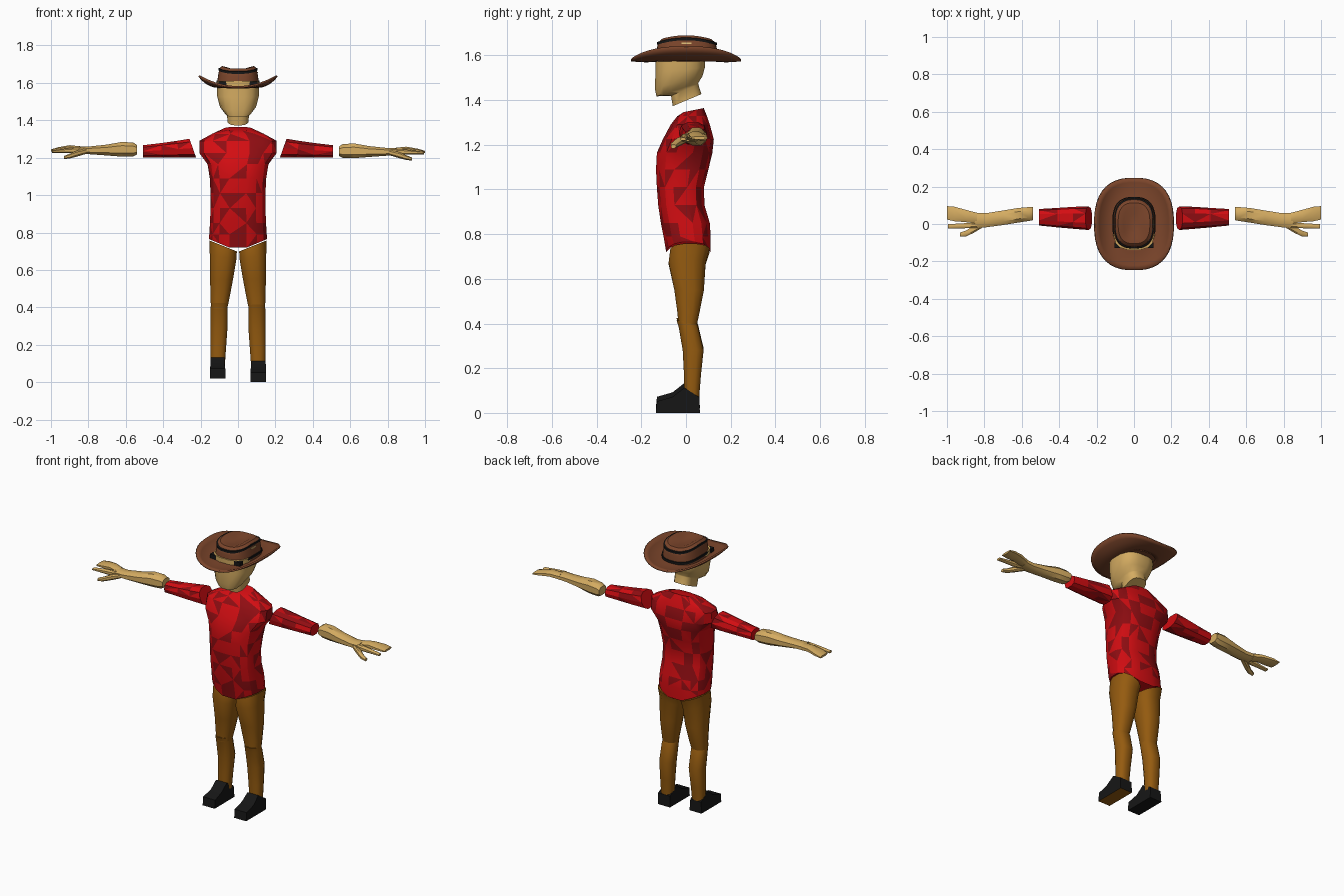
import bpy, bmesh, random
from math import sin, cos, pi, radians, copysign
from mathutils import Vector

if "Cube" in bpy.data.objects:
    bpy.data.objects.remove(bpy.data.objects["Cube"])
rng = random.Random(4)


def material(name, rgb):
    m = bpy.data.materials.new(name)
    m.use_nodes = True
    m.diffuse_color = (*rgb, 1)
    m.node_tree.nodes["Principled BSDF"].inputs["Base Color"].default_value = (*rgb, 1)
    return m


SKIN = material("skin", (0.66, 0.41, 0.12))
RED = material("bright red", (0.65, 0.004, 0.006))
DARK_RED = material("dark red", (0.28, 0.004, 0.006))
BROWN = material("trouser brown", (0.30, 0.105, 0.005))
LEATHER = material("hat brown", (0.20, 0.06, 0.024))
BLACK = material("black", (0.008, 0.008, 0.008))
GOLD = material("gold", (0.80, 0.55, 0.20))


def finish(name, bm, mats, angle=40):
    bmesh.ops.recalc_face_normals(bm, faces=bm.faces[:])
    me = bpy.data.meshes.new(name)
    bm.to_mesh(me)
    bm.free()
    for m in mats:
        me.materials.append(m)
    me.shade_smooth()
    me.set_sharp_from_angle(angle=radians(angle))
    ob = bpy.data.objects.new(name, me)
    bpy.context.collection.objects.link(ob)
    return ob


def oval(x, z, hx, y0, y1, n=12, power=0.8, tx=0, ty=0):
    """Rounded-box ring around the z axis, tilted by tx and ty."""
    pts = []
    for i in range(n):
        a = 2 * pi * (i + 0.5) / n
        c, s = cos(a), sin(a)
        dx = hx * copysign(abs(c) ** power, c)
        dy = (y1 - y0) / 2 * copysign(abs(s) ** power, s)
        pts.append(Vector((x + dx, (y0 + y1) / 2 + dy, z + tx * dx + ty * dy)))
    return pts


def limb(x, y0, y1, z0, z1, n=8, tilt=0):
    """Ring around the x axis."""
    return [Vector((p.z, p.y, p.x))
            for p in oval((z0 + z1) / 2, x, (z1 - z0) / 2, y0, y1, n, 0.8, tilt)]


def loft(name, rings, mats, side=1, dz=0, caps=True, checked=False, angle=40):
    bm = bmesh.new()
    rows = [[bm.verts.new((p.x * side, p.y, p.z + dz)) for p in r] for r in rings]
    n = len(rows[0])
    for j, (a, b) in enumerate(zip(rows, rows[1:])):
        for i in range(n):
            k = (i + 1) % n
            q = [a[i], a[k], b[k], b[i]]
            if not checked:
                bm.faces.new(q)
                continue
            # Triangle cloth pattern with alternating diagonals
            if (i + j) % 2:
                q = q[1:] + q[:1]
            for tri in ((q[0], q[1], q[2]), (q[0], q[2], q[3])):
                bm.faces.new(tri).material_index = int(rng.random() < 0.42)
    if caps:
        bm.faces.new(rows[0])
        bm.faces.new(rows[-1])
    return finish(name, bm, mats, angle)


# Shirt body, with a hem that rises to the hips
shirt = [(1.355, .075, -.012, .08), (1.328, .14, -.04, .095), (1.29, .21, -.07, .108),
         (1.225, .21, -.105, .126), (1.165, .165, -.132, .12), (1.09, .153, -.136, .102),
         (1.01, .149, -.132, .082), (.93, .149, -.126, .084), (.85, .152, -.114, .108),
         (.79, .156, -.102, .112)]
rings = [oval(0, z, hx, a, b, 16, 0.75, ty=0.2 if z > 1.35 else 0) for z, hx, a, b in shirt]
hem = oval(0, .7, .156, -.09, .112, 16, 0.75)
for p in hem:
    p.z += 0.065 * abs(p.x) / .156
loft("shirt", rings + [hem], [RED, DARK_RED], checked=True, angle=25)

# Head and neck
head = [(1.40, .057, -.06, .07, .42), (1.445, .06, -.068, .056, .42),
        (1.447, .072, -.134, .056, .32), (1.48, .098, -.141, .075, .25),
        (1.535, .114, -.138, .086, .1), (1.61, .112, -.14, .09, 0)]
loft("head", [oval(0, z, hx, a, b, 16, 0.72, ty=t) for z, hx, a, b, t in head], [SKIN])


# Hat brim: a saddle whose sides curl up
def brim_ring(t):
    pts = oval(0, 1.578, .10 + .11 * t, -.12 - .127 * t, .125 + .122 * t, 40, 0.8)
    for p in pts:
        p.z += .06 * (p.x / .21) ** 2 * t - .004 * sin(pi * t)
    return pts


brim = loft("hat_brim", [brim_ring(t / 5) for t in range(6)], [LEATHER], caps=False)
solid = brim.modifiers.new("thickness", "SOLIDIFY")
solid.thickness = 0.01
solid.offset = 0


# Hat crown, lower at front and back, pinched on top
def crown_ring(z, hx, hy, drop=.022):
    pts = oval(0, z, hx, -hy, hy + .008, 40, 0.75)
    for p in pts:
        p.z -= drop * (p.y / .13) ** 2
    return pts


crown = [(1.575, .115, .133, 0), (1.645, .106, .130, .01), (1.68, .099, .124, .022),
         (1.69, .085, .105, .022), (1.683, .055, .08, .022), (1.668, .03, .045, .01)]
loft("hat_crown", [crown_ring(*c) for c in crown], [LEATHER])


def cord(name, z, hx, hy, drop, r):
    section = [(1, -1), (1, 1), (-1, 1), (-1, -1), (1, -1)]
    rows = [crown_ring(z + r * v, hx + .004 * u, hy + .004 * u, drop) for u, v in section]
    loft(name, rows, [BLACK], caps=False)


cord("hat_top_cord", 1.674, .101, .126, .02, .006)
cord("hat_band", 1.605, .112, .133, .012, .007)


def plate(name, center, size, mat):
    bm = bmesh.new()
    bmesh.ops.create_cube(bm, size=1)
    for v in bm.verts:
        v.co = Vector([c + s * k for c, s, k in zip(center, size, v.co)])
    return finish(name, bm, [mat])


for s in (1, -1):
    plate("hat_band_knot", (.083 * s, -.114, 1.595), (.045, .03, .026), BLACK)
plate("hat_pin", (.103, .002, 1.655), (.009, .045, .006), GOLD)

# Arms and legs, one set for each side
for side, word in ((1, "left"), (-1, "right")):
    low = -.008 if side == 1 else 0
    foot_z = 0 if side == 1 else .02

    sleeve = [limb(.242, -.032, .094, 1.20, 1.303, 10, .35),
              limb(.32, -.026, .092, 1.20, 1.292, 10, .15),
              limb(.41, -.018, .086, 1.20, 1.28, 10), limb(.508, -.008, .08, 1.20, 1.268, 10)]
    loft(word + "_sleeve", sleeve, [RED, DARK_RED], side, checked=True, angle=25)

    forearm = [limb(.54, .018, .094, 1.215, 1.27), limb(.56, .014, .093, 1.204, 1.283),
               limb(.62, .005, .088, 1.203, 1.287), limb(.70, -.008, .075, 1.21, 1.272),
               limb(.79, -.02, .06, 1.217, 1.262), limb(.85, -.022, .062, 1.222, 1.262)]
    loft(word + "_forearm", forearm, [SKIN], side, low)
    palm = [limb(.84, .0, .062, 1.222, 1.262), limb(.90, .008, .078, 1.232, 1.268),
            limb(.96, .012, .095, 1.232, 1.257), limb(1.0, .022, .098, 1.232, 1.245)]
    loft(word + "_fingers", palm, [SKIN], side, low)
    finger = [limb(.84, -.022, .01, 1.222, 1.258), limb(.92, -.024, .004, 1.224, 1.25),
              limb(.995, -.026, 0, 1.226, 1.24)]
    loft(word + "_forefinger", finger, [SKIN], side, low)
    thumb = [limb(.81, -.02, .015, 1.22, 1.25), limb(.86, -.05, -.01, 1.205, 1.24),
             limb(.90, -.068, -.035, 1.195, 1.222), limb(.93, -.068, -.045, 1.192, 1.21)]
    loft(word + "_thumb", thumb, [SKIN], side, low)

    thigh = [oval(.079, .728, .075, -.072, .108, tx=.4), oval(.08, .67, .073, -.08, .09, tx=.2),
             oval(.088, .55, .063, -.054, .082), oval(.096, .45, .052, -.04, .062),
             oval(.101, .395, .045, -.035, .05)]
    loft(word + "_thigh", thigh, [BROWN], side)
    shin = [oval(.101, .41, .044, -.044, .046, ty=-.1), oval(.101, .385, .047, -.034, .055),
            oval(.102, .28, .047, -.016, .08), oval(.106, .17, .043, -.01, .068),
            oval(.108, .07, .038, -.008, .06)]
    loft(word + "_shin", shin, [BROWN], side, foot_z / 2)

    # Shoe: side profile pushed out sideways, the left one with a brown sole
    profile = [(-.135, 0), (.062, 0), (.06, .07), (-.008, .113), (-.06, .072), (-.13, .052)]
    bm = bmesh.new()
    face = bm.faces.new([bm.verts.new((side * .068, y, z + foot_z)) for y, z in profile])
    moved = bmesh.ops.extrude_face_region(bm, geom=[face])["geom"]
    bmesh.ops.translate(bm, vec=(side * .083, 0, 0),
                        verts=[v for v in moved if isinstance(v, bmesh.types.BMVert)])
    for v in bm.verts:
        if v.co.z > .09:
            v.co.x = side * (.109 + (abs(v.co.x) - .109) * .9)
    for f in bm.faces:
        if side == 1 and all(v.co.z < .01 for v in f.verts):
            f.material_index = 1
    finish(word + "_shoe", bm, [BLACK, BROWN], 30)
